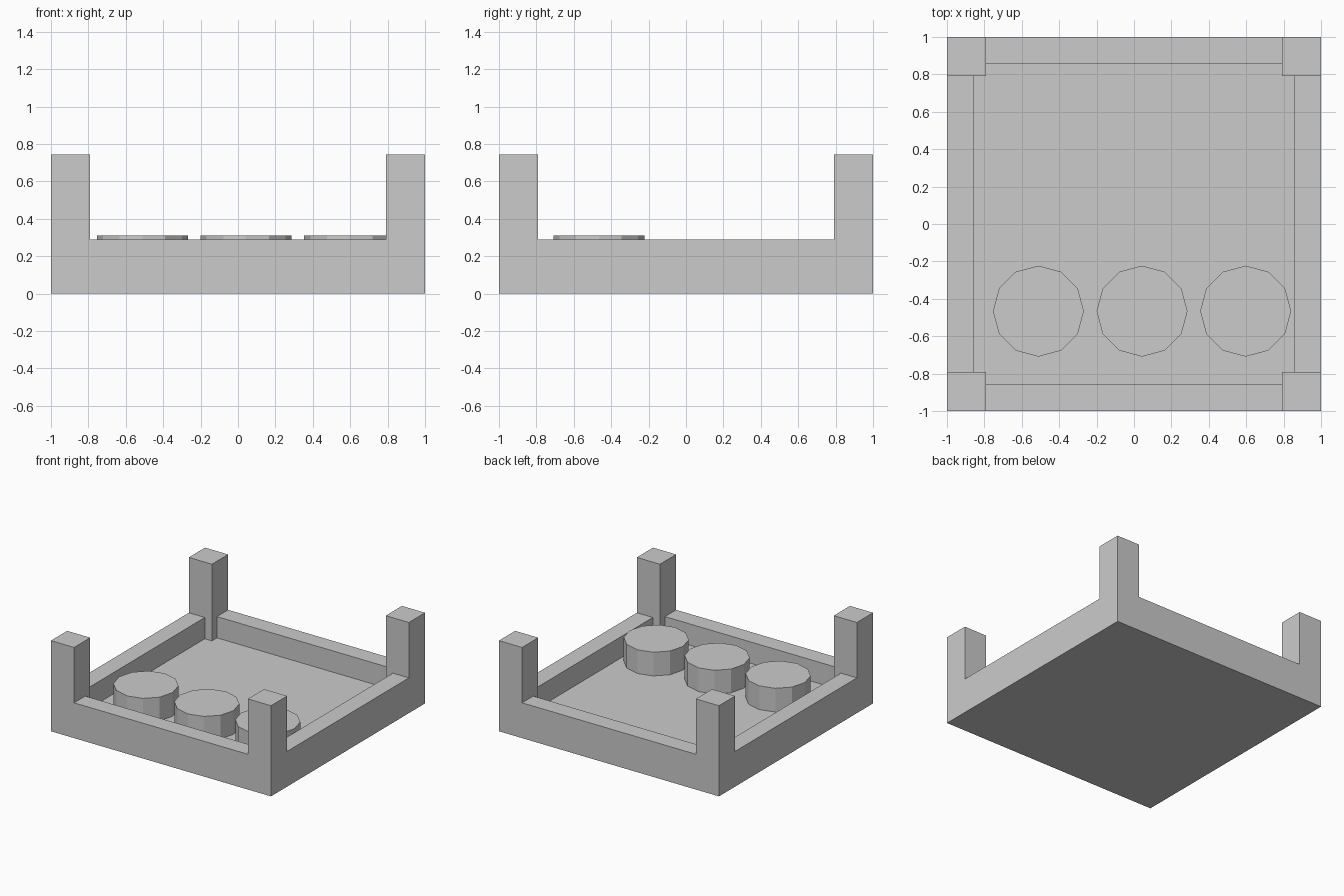
import bpy

if "Cube" in bpy.data.objects:
    bpy.data.objects.remove(bpy.data.objects["Cube"])

POST = 0.21      # post width
WALL = 0.145     # rim wall thickness
TOP, RIM, FLOOR = 0.745, 0.29, 0.115


def box(name, sx, sy, z0, z1):
    bpy.ops.mesh.primitive_cube_add(size=1, location=(0, 0, (z0 + z1) / 2))
    ob = bpy.context.object
    ob.name = name
    ob.scale = (sx, sy, z1 - z0)
    bpy.ops.object.transform_apply(location=True, rotation=False, scale=True)
    return ob


def cut(target, *size):
    cutter = box("cutter", *size)
    mod = target.modifiers.new("cut", 'BOOLEAN')
    mod.operation = 'DIFFERENCE'
    mod.solver = 'EXACT'
    mod.object = cutter
    bpy.context.view_layer.objects.active = target
    bpy.ops.object.modifier_apply(modifier=mod.name)
    bpy.data.objects.remove(cutter)


# Tray: one solid block, carved into floor, rim walls and four corner posts
tray = box("tray_with_corner_posts", 2, 2, 0, TOP)
gap = 2 - 2 * POST
inner = 2 - 2 * WALL

# Slots across both directions leave the posts standing above the rim
cut(tray, gap, 3, RIM, 1)
cut(tray, 3, gap, RIM, 1)

# Recess down to the floor, running behind the posts to the rim walls
cut(tray, inner, gap, FLOOR, 1 - 0.4)
cut(tray, gap, inner, FLOOR, 1 - 0.4)

# Row of three twelve-sided discs standing on the floor near the front
DISC_TOP = 0.31
for i, x in enumerate((-0.511, 0.043, 0.597)):
    bpy.ops.mesh.primitive_cylinder_add(
        vertices=12, radius=0.243, depth=DISC_TOP - FLOOR,
        location=(x, -0.466, (DISC_TOP + FLOOR) / 2))
    bpy.context.object.name = f"round_disc_{i + 1}"
